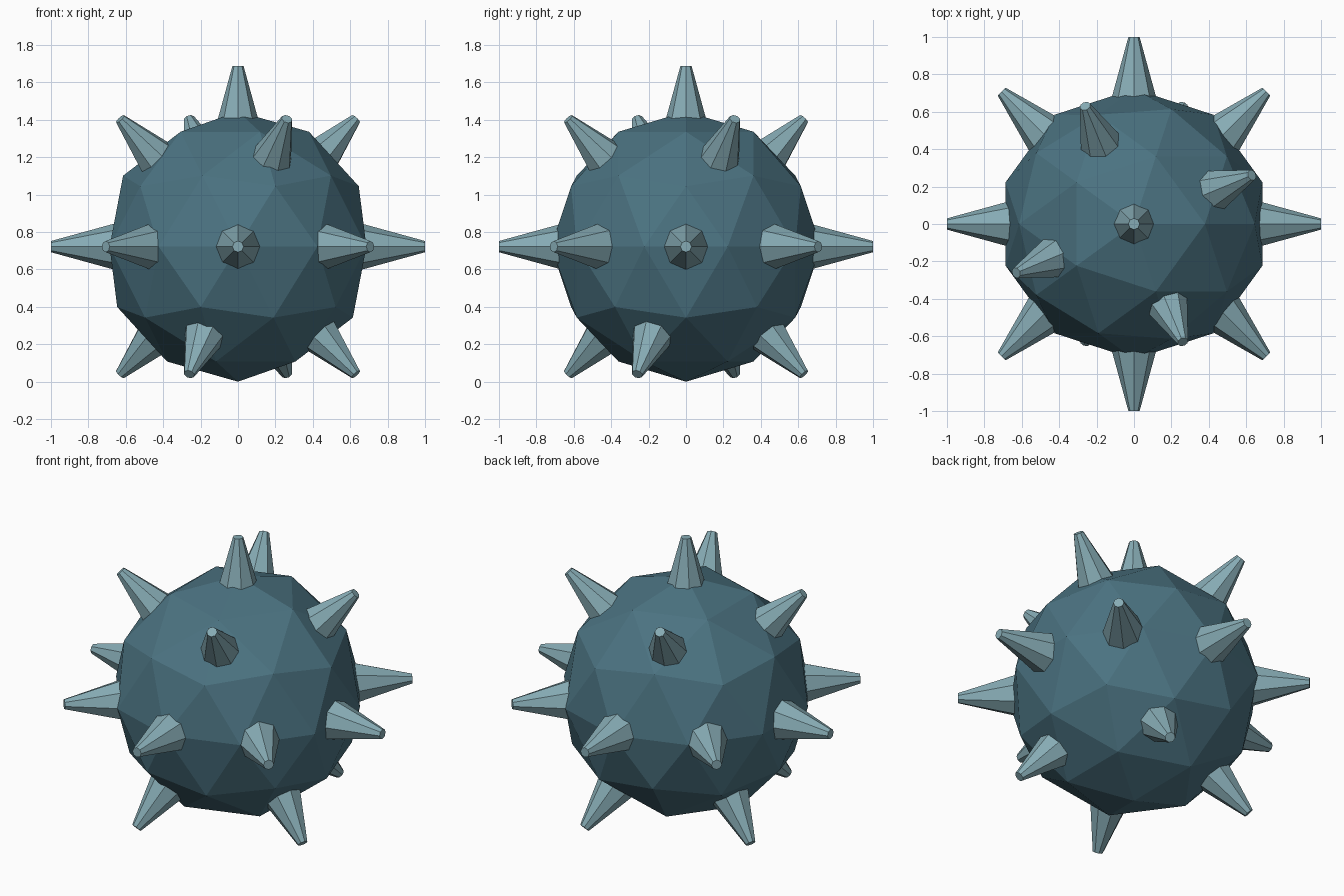
import bpy, math
from mathutils import Vector

if "Cube" in bpy.data.objects:
    bpy.data.objects.remove(bpy.data.objects["Cube"])

R = 0.722                      # ball radius, also its centre height
CENTRE = Vector((0, 0, R))
TIP_R, SLOPE, BASE = 0.03, 0.275, 0.60


def material(name, rgb):
    m = bpy.data.materials.new(name)
    m.diffuse_color = (*rgb, 1)
    m.use_nodes = True
    m.node_tree.nodes["Principled BSDF"].inputs["Base Color"].default_value = m.diffuse_color
    return m


body_mat = material("dark teal", (0.07, 0.17, 0.22))
spike_mat = material("pale teal", (0.24, 0.41, 0.46))

# faceted ball
bpy.ops.mesh.primitive_ico_sphere_add(subdivisions=2, radius=R, location=CENTRE)
ball = bpy.context.object
ball.name = "ball"
ball.data.materials.append(body_mat)


def spike(name, azimuth, elevation, reach):
    """Eight-sided blunt spike pointing outwards, rooted inside the ball."""
    a, e = math.radians(azimuth), math.radians(elevation)
    d = Vector((math.cos(e) * math.cos(a), math.cos(e) * math.sin(a), math.sin(e)))
    length = reach - BASE
    bpy.ops.mesh.primitive_cone_add(
        vertices=8, radius1=TIP_R + SLOPE * length, radius2=TIP_R, depth=length,
        location=CENTRE + d * (BASE + length / 2),
        rotation=(0, math.pi / 2 - e, a))
    o = bpy.context.object
    o.name = name
    o.data.materials.append(spike_mat)


# top spike, ring of eight at the middle, staggered rings of four above and below
spike("top_spike", 0, 90, 0.965)
for i in range(8):
    spike(f"middle_spike_{i + 1}", 45 * i, 0, 1.0)
for i in range(4):
    spike(f"upper_spike_{i + 1}", 22.5 + 90 * i, 45, 0.965)
    spike(f"lower_spike_{i + 1}", 67.5 + 90 * i, -45, 0.965)
